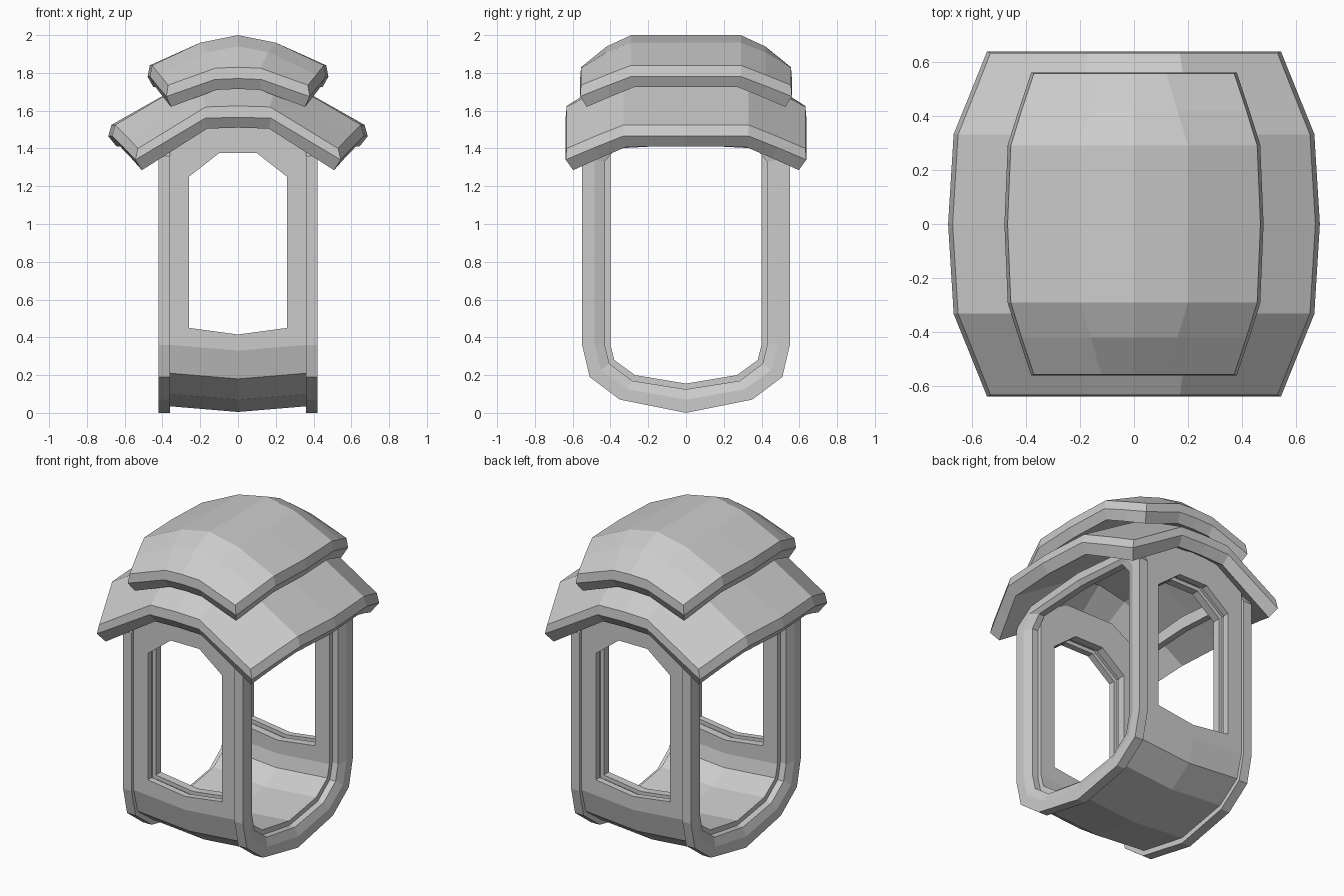
import bpy

cube = bpy.data.objects.get("Cube")
if cube:
    bpy.data.objects.remove(cube, do_unlink=True)

stone = bpy.data.materials.new("warm_grey_stone")
stone.use_nodes = True
GREY = (0.6, 0.6, 0.6, 1)
stone.diffuse_color = GREY
stone.node_tree.nodes["Principled BSDF"].inputs["Base Color"].default_value = GREY


def add_object(name, verts, faces):
    mesh = bpy.data.meshes.new(name)
    mesh.from_pydata(verts, [], faces)
    mesh.materials.append(stone)
    obj = bpy.data.objects.new(name, mesh)
    bpy.context.collection.objects.link(obj)
    # consistent outward normals
    bpy.context.view_layer.objects.active = obj
    obj.select_set(True)
    bpy.ops.object.mode_set(mode='EDIT')
    bpy.ops.mesh.select_all(action='SELECT')
    bpy.ops.mesh.normals_make_consistent(inside=False)
    bpy.ops.object.mode_set(mode='OBJECT')
    obj.select_set(False)
    return obj


def mirrored(half):
    """Closed loop from a half outline that starts and ends on the axis."""
    return half + [(-a, b) for a, b in reversed(half[1:-1])]


def loft(name, loops, closed):
    """Skin a list of equal closed loops; join the ends or cap them."""
    n, m = len(loops[0]), len(loops)
    faces = []
    for i in range(m if closed else m - 1):
        j = (i + 1) % m
        for k in range(n):
            l = (k + 1) % n
            faces.append((i * n + k, i * n + l, j * n + l, j * n + k))
    if not closed:
        faces += [tuple(range(n)), tuple(range((m - 1) * n, m * n))]
    return add_object(name, [p for loop in loops for p in loop], faces)


# side frames: stepped arched rings around the open sides
outer = mirrored([(0, 0), (.35, .07), (.51, .19), (.55, .36), (.55, 1.36), (.48, 1.46), (0, 1.5)])
step = mirrored([(0, .07), (.31, .125), (.45, .225), (.485, .365), (.485, 1.34), (.43, 1.42), (0, 1.45)])
inner = mirrored([(0, .125), (.285, .17), (.405, .26), (.43, .36), (.43, 1.33), (.37, 1.40), (0, 1.42)])
for side, sx in (("left", 1), ("right", -1)):
    section = [(outer, .36), (outer, .42), (step, .42), (inner, .40), (inner, .36)]
    loft(side + "_frame", [[(sx * x, y, z) for y, z in loop] for loop, x in section], True)

# curved floor, sagging along its middle
floor_out = [(.53, .36), (.49, .21), (.34, .10), (0, .035)]
floor_in = [(0, .155), (.27, .2), (.38, .28), (.40, .36)]
right_half = floor_out + floor_in
profile = [(y, z) for y, z in floor_out]
profile += [(-y, z) for y, z in reversed(floor_out[:-1])]
profile += [(-y, z) for y, z in reversed(floor_in[1:])]
profile += floor_in
loft("floor", [[(x, y, z - sag) for y, z in profile]
               for x, sag in ((-.36, 0), (0, .03), (.36, 0))], False)

# front and back walls: three layers, the middle one set back to form a groove
wall = mirrored([(0, .33), (.36, .36), (.36, 1.45), (.17, 1.56), (0, 1.56)])
window = mirrored([(0, .415), (.26, .45), (.26, 1.25), (.1, 1.375), (0, 1.375)])
groove = [(x * 1.09, .9 + (z - .9) * 1.05) for x, z in window]
layers = (("outer_wall", window, .53, .49), ("wall_core", groove, .49, .45),
          ("inner_wall", window, .45, .40))
for side, sy in (("front", -1), ("back", 1)):
    for part, hole, y0, y1 in layers:
        section = [(wall, y0), (wall, y1), (hole, y1), (hole, y0)]
        loft(side + "_" + part, [[(x, sy * y, z) for x, z in loop] for loop, y in section], True)


def roof(name, rows):
    """Domed slab from rows of (y, ridge x, eave x, top z, ridge z, eave z)."""
    full = [(-r[0],) + r[1:] for r in rows] + rows[-2::-1]
    top = []
    for y, xm, xe, z0, zm, ze in full:
        top += [(-xe, y, ze), (-xm, y, zm), (0, y, z0), (xm, y, zm), (xe, y, ze)]
    w, h = 5, len(full)
    rim = list(range(w)) + [r * w + w - 1 for r in range(1, h)]
    rim += [(h - 1) * w + c for c in range(w - 2, -1, -1)]
    rim += [r * w for r in range(h - 2, 0, -1)]
    under = [(x * .96, y * .945, z - .115) for x, y, z in top]
    band = [(top[i][0] * 1.025, top[i][1] * 1.008, top[i][2] - .06) for i in rim]
    count, n = len(top), len(rim)
    faces = []
    for r in range(h - 1):
        for c in range(w - 1):
            a = r * w + c
            quad = (a, a + 1, a + w + 1, a + w)
            faces += [quad, tuple(i + count for i in reversed(quad))]
    # eave: upright band, then an undercut back to the underside
    for k in range(n):
        l = (k + 1) % n
        bk, bl = 2 * count + k, 2 * count + l
        faces += [(rim[k], rim[l], bl, bk), (bk, bl, rim[l] + count, rim[k] + count)]
    add_object(name, top + under + band, faces)


roof("lower_roof", [(.632, .17, .53, 1.625, 1.62, 1.40),
                    (.48, .19, .59, 1.72, 1.70, 1.465),
                    (.33, .20, .65, 1.83, 1.79, 1.525),
                    (0, .20, .67, 1.83, 1.79, 1.525)])
roof("upper_roof", [(.556, .12, .37, 1.83, 1.825, 1.735),
                    (.42, .16, .415, 1.94, 1.91, 1.79),
                    (.29, .20, .455, 2.0, 1.96, 1.84),
                    (0, .20, .467, 2.0, 1.96, 1.84)])
